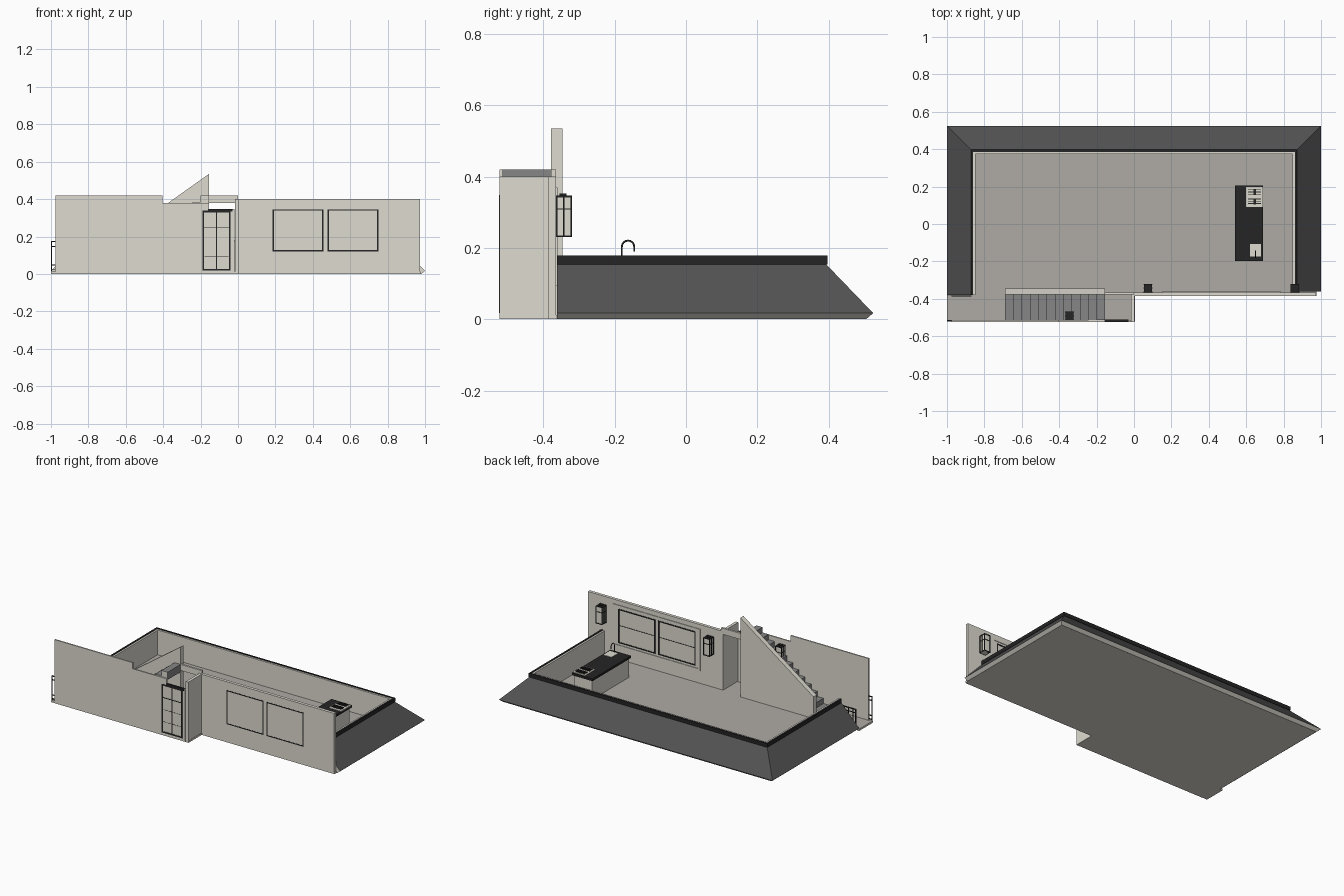
import bpy, bmesh, math
from mathutils import Vector

if "Cube" in bpy.data.objects:
    bpy.data.objects.remove(bpy.data.objects["Cube"])


def mat(name, r, g, b):
    m = bpy.data.materials.new(name)
    m.diffuse_color = (r, g, b, 1)
    m.use_nodes = True
    m.node_tree.nodes["Principled BSDF"].inputs["Base Color"].default_value = m.diffuse_color
    return m


WALL = mat("warm_beige_wall", .74, .71, .64)
FLOOR = mat("taupe_floor", .43, .41, .375)
ROOF = mat("charcoal_roof", .085, .085, .085)
DARK = mat("black_metal", .018, .018, .018)
STAIR = mat("grey_stair", .24, .24, .242)
PLATE = mat("pale_fixture", .74, .72, .63)


def finish(bm, name, *mats):
    bmesh.ops.recalc_face_normals(bm, faces=bm.faces)
    me = bpy.data.meshes.new(name)
    bm.to_mesh(me)
    bm.free()
    for m in mats:
        me.materials.append(m)
    ob = bpy.data.objects.new(name, me)
    bpy.context.collection.objects.link(ob)
    return ob


def boxes(name, m, items):
    """One object from boxes given as x0,x1,y0,y1,z0,z1."""
    bm = bmesh.new()
    for x0, x1, y0, y1, z0, z1 in items:
        vs = bmesh.ops.create_cube(bm, size=1)["verts"]
        for v in vs:
            v.co = Vector(((x0 + x1) / 2 + v.co.x * (x1 - x0),
                           (y0 + y1) / 2 + v.co.y * (y1 - y0),
                           (z0 + z1) / 2 + v.co.z * (z1 - z0)))
    return finish(bm, name, m)


def prism(name, m, pts, axis, a, b):
    """Extrude a 2D outline along y ('y': pts are x,z) or z ('z': pts are x,y)."""
    bm = bmesh.new()
    place = (lambda p, t: (p[0], t, p[1])) if axis == "y" else (lambda p, t: (p[0], p[1], t))
    lo = [bm.verts.new(place(p, a)) for p in pts]
    hi = [bm.verts.new(place(p, b)) for p in pts]
    bm.faces.new(lo)
    bm.faces.new(hi)
    for i in range(len(pts)):
        j = (i + 1) % len(pts)
        bm.faces.new((lo[i], lo[j], hi[j], hi[i]))
    return finish(bm, name, m)


def recolour(ob, m, rule):
    """Give a second material to the faces whose normal passes the rule."""
    ob.data.materials.append(m)
    for p in ob.data.polygons:
        if rule(p.normal):
            p.material_index = 1


def surround(name, profile, mats, rule=None):
    """Sweep an (inset, z) profile round the left, back and right sides."""
    bm = bmesh.new()
    rings = []
    for k in range(4):
        ring = []
        for d, z in profile:
            x = (-1 + d) if k < 2 else (1 - d)
            y = (-.38, .525 - d, .525 - d, -.362)[k]
            ring.append(bm.verts.new((x, y, z)))
        rings.append(ring)
    n = len(profile)
    for a, b in zip(rings, rings[1:]):
        for i in range(n):
            f = bm.faces.new((a[i], a[(i + 1) % n], b[(i + 1) % n], b[i]))
            f.material_index = 1 if rule == i else 0
    bm.faces.new(rings[0])
    bm.faces.new(rings[-1])
    return finish(bm, name, *mats)


def frame(x0, x1, z0, z1, y0, y1, t, vbars=(), hbars=()):
    """Bars of a rectangular frame in the xz plane."""
    out = [(x0, x0 + t, y0, y1, z0, z1), (x1 - t, x1, y0, y1, z0, z1),
           (x0, x1, y0, y1, z0, z0 + t), (x0, x1, y0, y1, z1 - t, z1)]
    out += [(x - t / 4, x + t / 4, y0, y1, z0, z1) for x in vbars]
    out += [(x0, x1, y0, y1, z - t / 4, z + t / 4) for z in hbars]
    return out


# floor slab with the front notch: taupe on top, beige below
slab = prism("floor_slab", WALL, [(-1, -.522), (.005, -.522), (.005, -.385), (.975, -.385),
             (.975, .5), (-.975, .5), (-.975, -.38), (-1, -.38)], "z", 0, .012)
recolour(slab, FLOOR, lambda n: n.z > .5)

# sloping roof skirt, its cap and the inner low wall
surround("roof_skirt", [(.02, 0), (0, .017), (.133, .155), (.133, .002)], (WALL, ROOF), 1)
surround("parapet_cap", [(.128, .153), (.128, .178), (.14, .178), (.14, .153)], (DARK,))
surround("inner_low_wall", [(.134, .004), (.134, .175), (.152, .175), (.152, .004)], (WALL,))

# front walls
prism("front_left_wall", WALL, [(-.975, 0), (-.975, .42), (-.405, .42), (-.405, .38),
      (-.155, .38), (-.155, .346), (-.02, .346), (-.02, 0)], "y", -.523, -.514)
boxes("porch_side_wall", WALL, [(-.016, .003, -.523, -.365, 0, .40)])
boxes("front_right_wall", WALL, [(0, .972, -.385, -.365, 0, .40)])
boxes("porch_lintel", WALL, [(-.155, 0, -.378, -.365, .38, .42)])

# staircase: stepped solid with beige sides, and the sloping side wall
N, X0, X1, H = 12, -.69, -.155, .42
outline = [(X0, .012)]
for i in range(N):
    z = H * (i + 1) / N
    outline += [(X0 + (X1 - X0) * i / N, z), (X0 + (X1 - X0) * (i + 1) / N, z)]
outline.append((X1, H - .05))
outline.append((X0 + .06, .012))
stairs = prism("stairs", STAIR, outline, "y", -.514, -.372)
recolour(stairs, WALL, lambda n: abs(n.y) > .5)
prism("stair_side_wall", WALL, [(X0, .01), (X0, .155), (X1, .535), (X1, .01)], "y", -.378, -.346)

# windows, seen from both sides of the wall
bars = []
for x0, x1 in ((.185, .457), (.479, .75)):
    bars += frame(x0, x1, .12, .345, -.386, -.362, .007)
    bars += [(x0, x1, -.3655, -.363, .235, .238)]
boxes("window_frames", DARK, bars)
boxes("window_trim", WALL, frame(.15, .785, .095, .37, -.366, -.361, .012))

# front door with small canopy
boxes("door_frame", DARK, frame(-.19, -.04, .018, .338, -.525, -.511, .009,
                                vbars=(-.115,), hbars=(.25,)))
boxes("door_rails", DARK, [(-.18, -.05, -.5238, -.522, z, z + .002) for z in (.09, .17)])
boxes("door_canopy", DARK, [(-.16, -.03, -.525, -.511, .333, .348)])


# wall lanterns
def lantern(name, cx, y0):
    w, d, z0, z1 = .022, .045, .23, .345
    boxes(name + "_glass", PLATE, [(cx - w + .003, cx + w - .003, y0 + .003, y0 + d - .003, z0, z1)])
    b = [(cx - w, cx + w, y0, y0 + d, z, z + .005) for z in (z0, z1 - .003)]
    b += [(cx + sx * w - .002, cx + sx * w + .002, y - .002, y + .002, z0, z1)
          for sx in (-1, 1) for y in (y0 + .002, y0 + d / 2, y0 + d - .002)]
    b += [(cx - w, cx + w, y0, y0 + d, .307, .310), (cx - .01, cx + .01, y0 + .01, y0 + .03, z1, .352)]
    boxes(name + "_frame", DARK, b)


lantern("lantern_centre", .075, -.365)
lantern("lantern_right", .86, -.365)
lantern("lantern_stair", -.345, -.514)

# left entrance railings
rail = [(-1, -.97, -.52, -.514, z, z + .005) for z in (.02, .045, .145, .17)]
rail += [(-1, -.995, -.52, -.515, .015, .175)]
boxes("entrance_post", DARK, rail)
boxes("entrance_railing", DARK, frame(-.975, -.868, .012, .135, -.388, -.381, .005,
      vbars=(-.95, -.92, -.89), hbars=(.11,)))

# kitchen island with hob and sink
boxes("island_body", WALL, [(.55, .68, -.19, .195, .01, .14)])
boxes("island_worktop", DARK, [(.54, .69, -.197, .205, .14, .155)])
boxes("hob_plate", PLATE, [(.60, .69, .09, .197, .154, .159)])
hob = []
for y in (.115, .165):
    hob += [(.61, .68, y + k, y + k + .004, .158, .165) for k in (-.008, .004, .016)]
    hob += [(.638, .652, y - .01, y + .022, .158, .163)]
boxes("hob_burners", DARK, hob)
boxes("sink_basin", PLATE, [(.62, .68, -.175, -.108, .154, .158)])

# tap: bent tube
cu = bpy.data.curves.new("tap", "CURVE")
cu.dimensions = "3D"
cu.bevel_depth = .003
cu.bevel_resolution = 1
pts = [(.65, -.18, .155), (.65, -.18, .203)]
pts += [(.65, -.1625 - .0175 * math.cos(math.pi * i / 8), .203 + .0175 * math.sin(math.pi * i / 8))
        for i in range(1, 9)] + [(.65, -.145, .19)]
sp = cu.splines.new("POLY")
sp.points.add(len(pts) - 1)
for p, c in zip(sp.points, pts):
    p.co = (*c, 1)
cu.materials.append(DARK)
bpy.context.collection.objects.link(bpy.data.objects.new("tap", cu))
